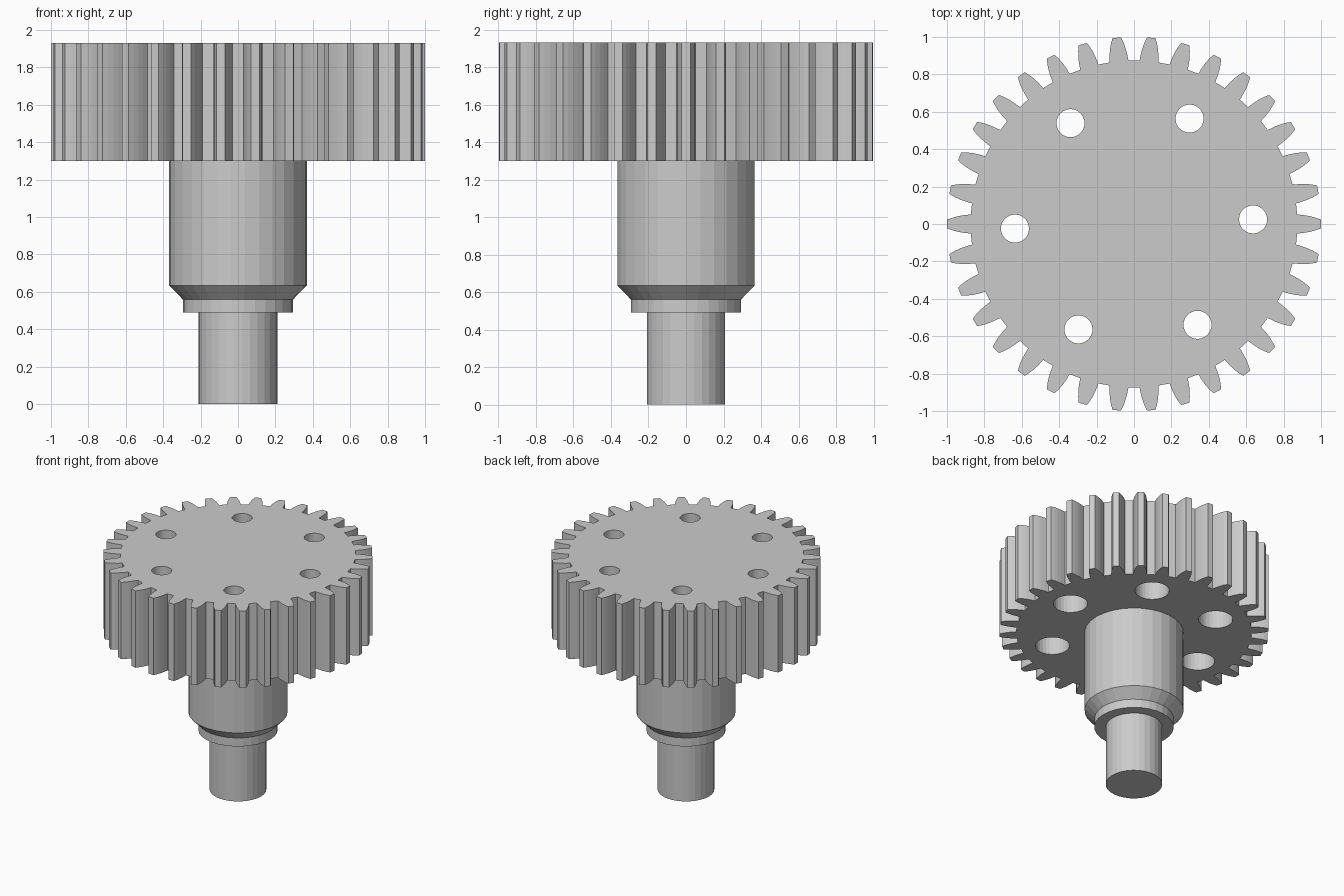
import bpy
import bmesh
from math import cos, sin, pi, radians

cube = bpy.data.objects.get("Cube")
if cube:
    bpy.data.objects.remove(cube, do_unlink=True)

TEETH = 34
SIDES = 30
GEAR_BOTTOM, GEAR_TOP = 1.30, 1.93
HOLE_CIRCLE = 0.637


def make_object(name, bm):
    bmesh.ops.recalc_face_normals(bm, faces=bm.faces)
    mesh = bpy.data.meshes.new(name)
    bm.to_mesh(mesh)
    bm.free()
    obj = bpy.data.objects.new(name, mesh)
    bpy.context.collection.objects.link(obj)
    return obj


def add_lathe(bm, profile, sides, cx=0, cy=0):
    """Closed solid of revolution from (radius, z) pairs."""
    rings = [[bm.verts.new((cx + r * cos(2 * pi * i / sides),
                            cy + r * sin(2 * pi * i / sides), z))
              for i in range(sides)] for r, z in profile]
    for low, high in zip(rings, rings[1:]):
        for i in range(sides):
            j = (i + 1) % sides
            bm.faces.new((low[i], low[j], high[j], high[i]))
    bm.faces.new(rings[0][::-1])
    bm.faces.new(rings[-1])


# Stepped shaft with a chamfered shoulder
bm = bmesh.new()
add_lathe(bm, [(0.21, 0), (0.21, 0.49), (0.295, 0.49), (0.295, 0.56),
               (0.368, 0.635), (0.368, GEAR_BOTTOM)], SIDES)
make_object("stepped_shaft", bm)

# Gear wheel: curved tooth flank as (radius, half width), mirrored per tooth
flank = [(0.872, 0.051), (0.91, 0.047), (0.94, 0.042), (0.97, 0.034), (1.0, 0.023)]
tooth = [(r, -w) for r, w in flank] + [(r, w) for r, w in reversed(flank)]
bm = bmesh.new()
outline = []
for t in range(TEETH):
    a = 2 * pi * t / TEETH
    for r, w in tooth:
        outline.append(bm.verts.new((r * cos(a) - w * sin(a),
                                     r * sin(a) + w * cos(a), GEAR_BOTTOM)))
base = bm.faces.new(outline)
extruded = bmesh.ops.extrude_face_region(bm, geom=[base], use_keep_orig=True)
top_verts = [v for v in extruded["geom"] if isinstance(v, bmesh.types.BMVert)]
bmesh.ops.translate(bm, verts=top_verts, vec=(0, 0, GEAR_TOP - GEAR_BOTTOM))
gear = make_object("gear_wheel", bm)

# Six through holes, counterbored from below
bm = bmesh.new()
for k in range(6):
    a = radians(2.2 + 60 * k)
    add_lathe(bm, [(0.127, GEAR_BOTTOM - 0.1), (0.127, 1.6),
                   (0.075, 1.6), (0.075, GEAR_TOP + 0.1)],
              SIDES, HOLE_CIRCLE * cos(a), HOLE_CIRCLE * sin(a))
cutter = make_object("hole_cutter", bm)
cutter.hide_render = True

drill = gear.modifiers.new("bolt_holes", 'BOOLEAN')
drill.operation = 'DIFFERENCE'
drill.solver = 'EXACT'
drill.object = cutter
bpy.context.view_layer.objects.active = gear
bpy.ops.object.modifier_apply(modifier=drill.name)
bpy.data.objects.remove(cutter, do_unlink=True)
